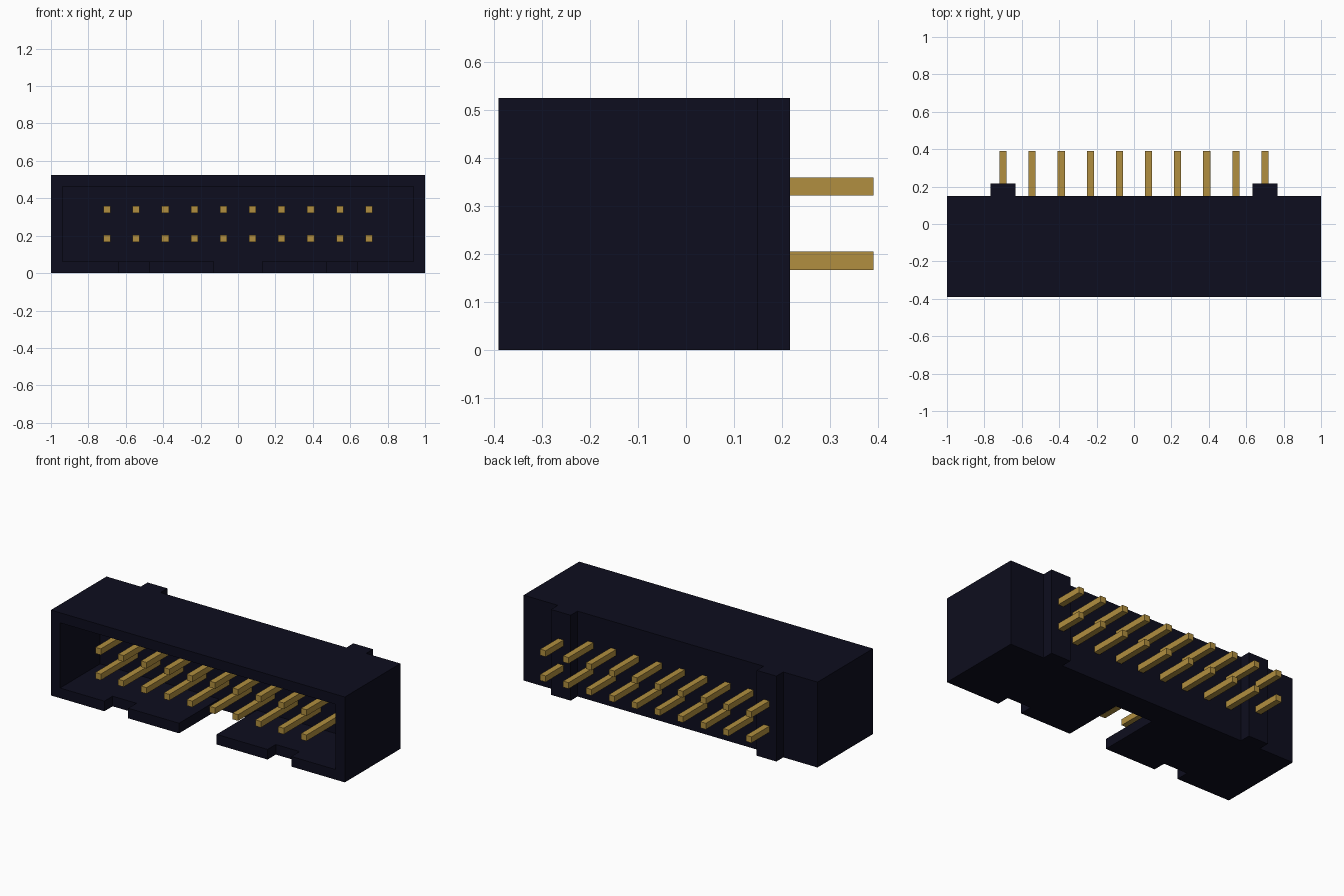
import bpy
import bmesh
from mathutils import Matrix, Vector

default = bpy.data.objects.get("Cube")
if default:
    bpy.data.objects.remove(default, do_unlink=True)


def make_material(name, rgb):
    mat = bpy.data.materials.new(name)
    mat.use_nodes = True
    mat.diffuse_color = (*rgb, 1)
    bsdf = next(n for n in mat.node_tree.nodes if n.type == "BSDF_PRINCIPLED")
    bsdf.inputs["Base Color"].default_value = (*rgb, 1)
    return mat


def make_box(name, low, high, mat=None):
    low, high = Vector(low), Vector(high)
    bm = bmesh.new()
    bmesh.ops.create_cube(bm, size=1, matrix=Matrix.LocRotScale((low + high) / 2, None, high - low))
    mesh = bpy.data.meshes.new(name)
    bm.to_mesh(mesh)
    bm.free()
    if mat:
        mesh.materials.append(mat)
    obj = bpy.data.objects.new(name, mesh)
    bpy.context.scene.collection.objects.link(obj)
    return obj


def cut(target, low, high):
    cutter = make_box("cutter", low, high)
    cutter.hide_render = True
    mod = target.modifiers.new("cut", "BOOLEAN")
    mod.operation = "DIFFERENCE"
    mod.solver = "EXACT"
    mod.object = cutter
    bpy.context.view_layer.objects.active = target
    bpy.ops.object.modifier_apply(modifier=mod.name)
    bpy.data.objects.remove(cutter, do_unlink=True)


plastic = make_material("dark navy plastic", (0.004, 0.004, 0.013))
gold = make_material("gold metal", (0.44, 0.275, 0.05))

FRONT, BACK, FLOOR = -0.39, 0.15, 0.0
HEIGHT, WALL = 0.525, 0.062
OVER = 0.05  # cutter overshoot

# Shroud with a front cavity, a wide key slot and two shallow notches in the lower wall
shroud = make_box("shroud", (-1, FRONT, 0), (1, BACK, HEIGHT), plastic)
cut(shroud, (-1 + WALL, FRONT - OVER, WALL), (1 - WALL, FLOOR, HEIGHT - WALL))
cut(shroud, (-0.128, FRONT - OVER, -OVER), (0.128, FLOOR, WALL + OVER))
for x in (-0.555, 0.555):
    cut(shroud, (x - 0.081, FRONT - OVER, -OVER), (x + 0.081, FRONT + 0.08, WALL + OVER))

# Standoff ribs on the back
for side, x in (("right", -0.7), ("left", 0.7)):
    make_box(f"{side}_back_rib", (x - 0.067, BACK - 0.02, 0), (x + 0.067, 0.217, HEIGHT), plastic)

# Two rows of square contact pins running through the base
COLUMNS, PITCH, HALF = 10, 0.1556, 0.0188
for row, z in (("lower", 0.186), ("upper", 0.341)):
    for i in range(COLUMNS):
        x = (i - (COLUMNS - 1) / 2) * PITCH
        make_box(f"{row}_pin_{i + 1}", (x - HALF, -0.36, z - HALF), (x + HALF, 0.39, z + HALF), gold)
